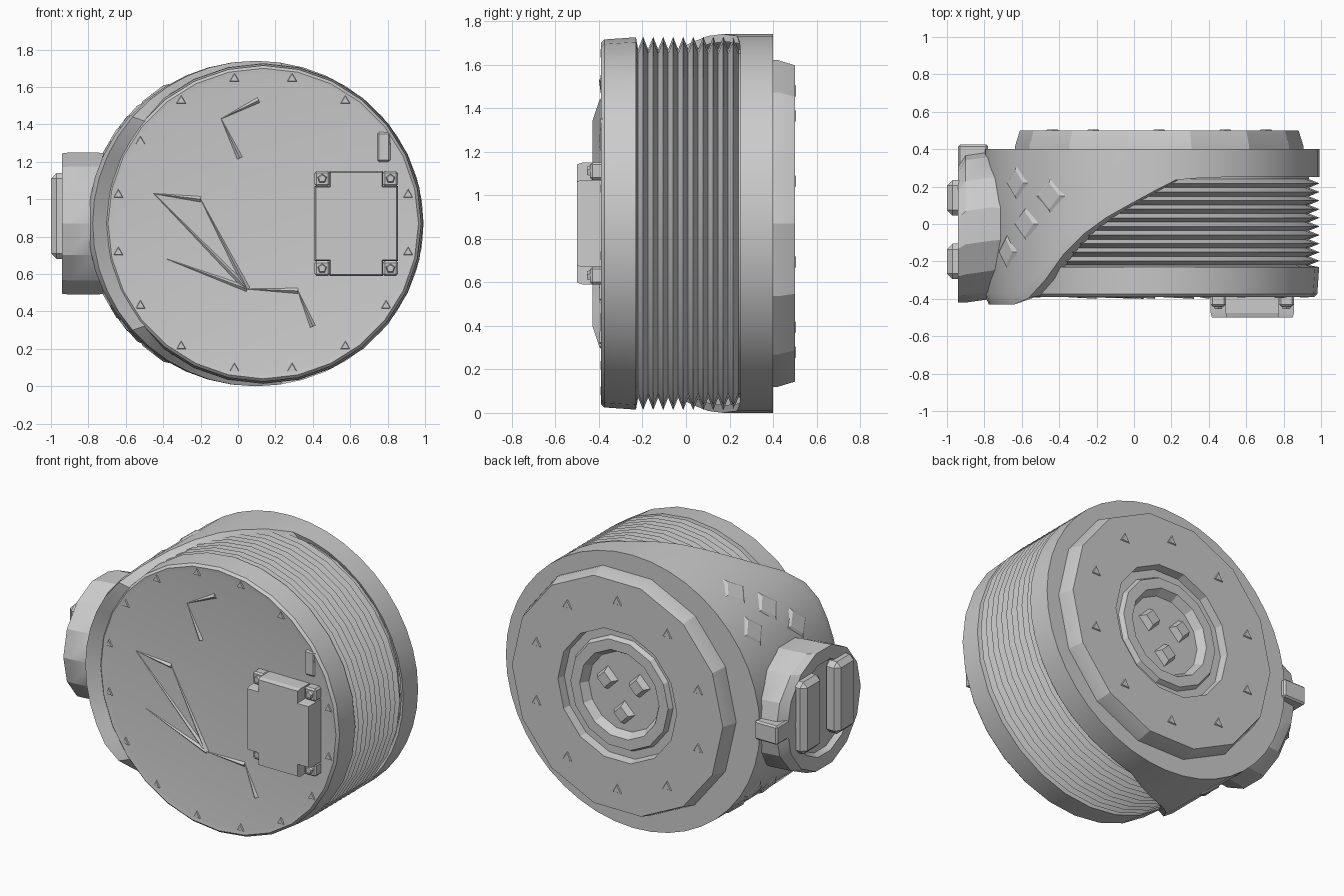
import bpy, bmesh, math
from mathutils import Vector, Matrix

cube = bpy.data.objects.get("Cube")
if cube:
    bpy.data.objects.remove(cube, do_unlink=True)

CX, CZ = 0.135, 0.87          # main axis, running along y

metal = bpy.data.materials.new("cast_grey")
metal.use_nodes = True
metal.diffuse_color = (0.6, 0.6, 0.6, 1)
metal.node_tree.nodes["Principled BSDF"].inputs["Base Color"].default_value = (0.6, 0.6, 0.6, 1)


def finish(name, bm, angle=30):
    bmesh.ops.recalc_face_normals(bm, faces=bm.faces)
    mesh = bpy.data.meshes.new(name)
    bm.to_mesh(mesh)
    bm.free()
    mesh.materials.append(metal)
    obj = bpy.data.objects.new(name, mesh)
    bpy.context.collection.objects.link(obj)
    bpy.ops.object.select_all(action='DESELECT')
    obj.select_set(True)
    bpy.context.view_layer.objects.active = obj
    bpy.ops.object.shade_smooth_by_angle(angle=math.radians(angle))
    return obj


def skin(name, loops, angle=30, cap_first=True):
    """Bridge a list of point loops and cap the ends."""
    bm = bmesh.new()
    rings = [[bm.verts.new(p) for p in loop] for loop in loops]
    for a, b in zip(rings, rings[1:]):
        for i in range(len(a)):
            j = (i + 1) % len(a)
            bm.faces.new((a[i], a[j], b[j], b[i]))
    if cap_first:
        bm.faces.new(rings[0])
    bm.faces.new(rings[-1])
    return finish(name, bm, angle)


def circle(sides):
    return [(math.cos(math.tau * i / sides), math.sin(math.tau * i / sides)) for i in range(sides)]


def turn(name, profile, sides, angle=30):
    """Lathe (radius, y) pairs about the main axis."""
    return skin(name, [[(CX + r * c, y, CZ + r * s) for c, s in circle(sides)] for r, y in profile], angle)


def stud(name, place, direction, r1, r2, height, sides=4):
    """Small tapered boss pointing along a direction."""
    bm = bmesh.new()
    turn_to = Vector(direction).to_track_quat('Z', 'Y').to_matrix().to_4x4()
    bmesh.ops.create_cone(bm, cap_ends=True, segments=sides, radius1=r1, radius2=r2, depth=height,
                          matrix=Matrix.Translation(place) @ turn_to)
    return finish(name, bm, 10)


def block(name, centre, size, bevel):
    bm = bmesh.new()
    bmesh.ops.create_cube(bm, size=1, matrix=Matrix.Translation(centre) @ Matrix.Diagonal((*size, 1)))
    bmesh.ops.bevel(bm, geom=bm.edges[:], offset=bevel, segments=1, affect='EDGES')
    return finish(name, bm, 10)


# Finned drum with a flat front
drum = [(0.02, -0.385), (0.8, -0.385), (0.83, -0.39), (0.845, -0.375), (0.855, -0.23)]
fins = 10
pitch = 0.46 / fins
for k in range(fins):
    y = -0.22 + k * pitch
    drum += [(0.8, y), (0.857, y + pitch / 2)]
drum += [(0.8, 0.24), (0.8, 0.3)]
turn("finned_drum", drum, 28)

# Housing whose front edge sweeps from the back rim to the front on the connector side
EDGE = [(-0.85, -0.43), (-0.65, -0.43), (-0.55, -0.38), (-0.42, -0.2), (-0.35, -0.11), (-0.2, 0.01),
        (0, 0.12), (0.22, 0.235), (0.4, 0.25), (1.1, 0.25)]


def front_edge(x):
    for (x0, y0), (x1, y1) in zip(EDGE, EDGE[1:]):
        if x <= x1:
            return y0 + (y1 - y0) * (x - x0) / (x1 - x0)
    return EDGE[-1][1]


inner, lip, outer, back = [], [], [], []
for c, s in circle(44):
    x, z = 0.095 + 0.897 * c, CZ + 0.87 * s
    y = front_edge(x)
    inner.append((CX + 0.835 * c, max(y + 0.01, -0.38), CZ + 0.835 * s))
    lip.append((x + max(0, -c) * 0.025, y, z))
    outer.append((x, min(y + 0.06, 0.3), z))
    back.append((x, 0.4, z))
# The front is left open so that the drum face shows
skin("swept_housing", [inner, lip, outer, back], 35, cap_first=False)

# Back plate with a ring groove and a recessed hub
turn("back_plate", [(0.77, 0.36), (0.77, 0.42), (0.745, 0.5), (0.42, 0.5), (0.41, 0.45), (0.36, 0.45),
                    (0.345, 0.48), (0.28, 0.48), (0.25, 0.43), (0.02, 0.43)], 14, angle=20)
for k in range(3):
    a = math.tau * k / 3 + 0.5
    stud("hub_rib", (CX + 0.13 * math.cos(a), 0.445, CZ + 0.13 * math.sin(a)), (0, 1, 0), 0.08, 0.05, 0.05)
for k in range(10):
    a = math.tau * (k + 0.5) / 10
    stud("back_screw", (CX + 0.6 * math.cos(a), 0.5, CZ + 0.6 * math.sin(a)), (0, 1, 0),
         0.045, 0.03, 0.012, 3)

# Screws round the front rim
for k in range(16):
    a = math.tau * (k + 0.5) / 16
    stud("front_screw", (CX + 0.79 * math.cos(a), -0.385, CZ + 0.79 * math.sin(a)), (0, -1, 0),
         0.035, 0.025, 0.016, 3)

# Thin tapered ridges on the front face
for start, end in [((-0.45, 1.03), (-0.2, 1.0)), ((-0.2, 1.0), (0.05, 0.52)), ((-0.45, 1.03), (0.05, 0.52)),
                   ((-0.38, 0.68), (0.05, 0.52)), ((-0.09, 1.43), (0.01, 1.22)), ((-0.09, 1.43), (0.11, 1.53)),
                   ((0.05, 0.52), (0.32, 0.51)), ((0.32, 0.51), (0.4, 0.32))]:
    p, q = Vector((start[0], -0.378, start[1])), Vector((end[0], -0.378, end[1]))
    stud("front_ridge", (p + q) / 2, q - p, 0.008, 0.022, (q - p).length, 4)

# Cover box on the front, with notched corners and a screw post in each
X0, X1, Z0, Z1, N = 0.41, 0.855, 0.59, 1.15, 0.08
outline = [(X0 + N, Z0), (X1 - N, Z0), (X1 - N, Z0 + N), (X1, Z0 + N), (X1, Z1 - N), (X1 - N, Z1 - N),
           (X1 - N, Z1), (X0 + N, Z1), (X0 + N, Z1 - N), (X0, Z1 - N), (X0, Z0 + N), (X0 + N, Z0 + N)]


def inset(y, k):
    mx, mz = (X0 + X1) / 2, (Z0 + Z1) / 2
    return [(mx + (x - mx) * k, y, mz + (z - mz) * k) for x, z in outline]


skin("front_cover", [inset(-0.37, 1), inset(-0.475, 1), inset(-0.5, 0.97)], 15)
for x in (X0 + N / 2, X1 - N / 2):
    for z in (Z0 + N / 2, Z1 - N / 2):
        block("cover_post", (x, -0.4, z), (N, 0.08, N), 0.01)
        stud("cover_screw", (x, -0.445, z), (0, -1, 0), 0.028, 0.02, 0.02, 5)
block("front_lug", (0.78, -0.38, 1.28), (0.07, 0.03, 0.16), 0.01)

# Side connector collar, tapering on its rear side, with two keyed tabs in its shallow mouth
collar = []
for x, mid, half_y, half_z in [(-0.66, 0, 0.36, 0.38), (-0.76, 0, 0.4, 0.39), (-0.9, -0.02, 0.4, 0.39),
                               (-0.94, -0.05, 0.37, 0.385), (-0.94, -0.05, 0.29, 0.3),
                               (-0.91, -0.05, 0.27, 0.28), (-0.91, -0.05, 0.02, 0.02)]:
    collar.append([(x, mid + half_y * c, CZ + half_z * s) for c, s in circle(14)])
skin("connector_collar", collar, 25)
block("collar_key", (-0.86, 0.36, CZ), (0.16, 0.13, 0.12), 0.01)
for y in (-0.2, 0.14):
    block("connector_tab", (-0.945, y, 0.91), (0.11, 0.19, 0.46), 0.03)

# Low cast bosses on the housing above and below the connector
for side in (-1, 1):
    for x, y in [(-0.63, 0.22), (-0.58, 0.0), (-0.45, 0.15), (-0.68, -0.15)]:
        dx = (x - 0.095) / 0.897
        dz = side * math.sqrt(1 - dx * dx)
        stud("housing_boss", (x, y, CZ + 0.87 * dz), (dx, 0, dz), 0.1, 0.07, 0.014)
